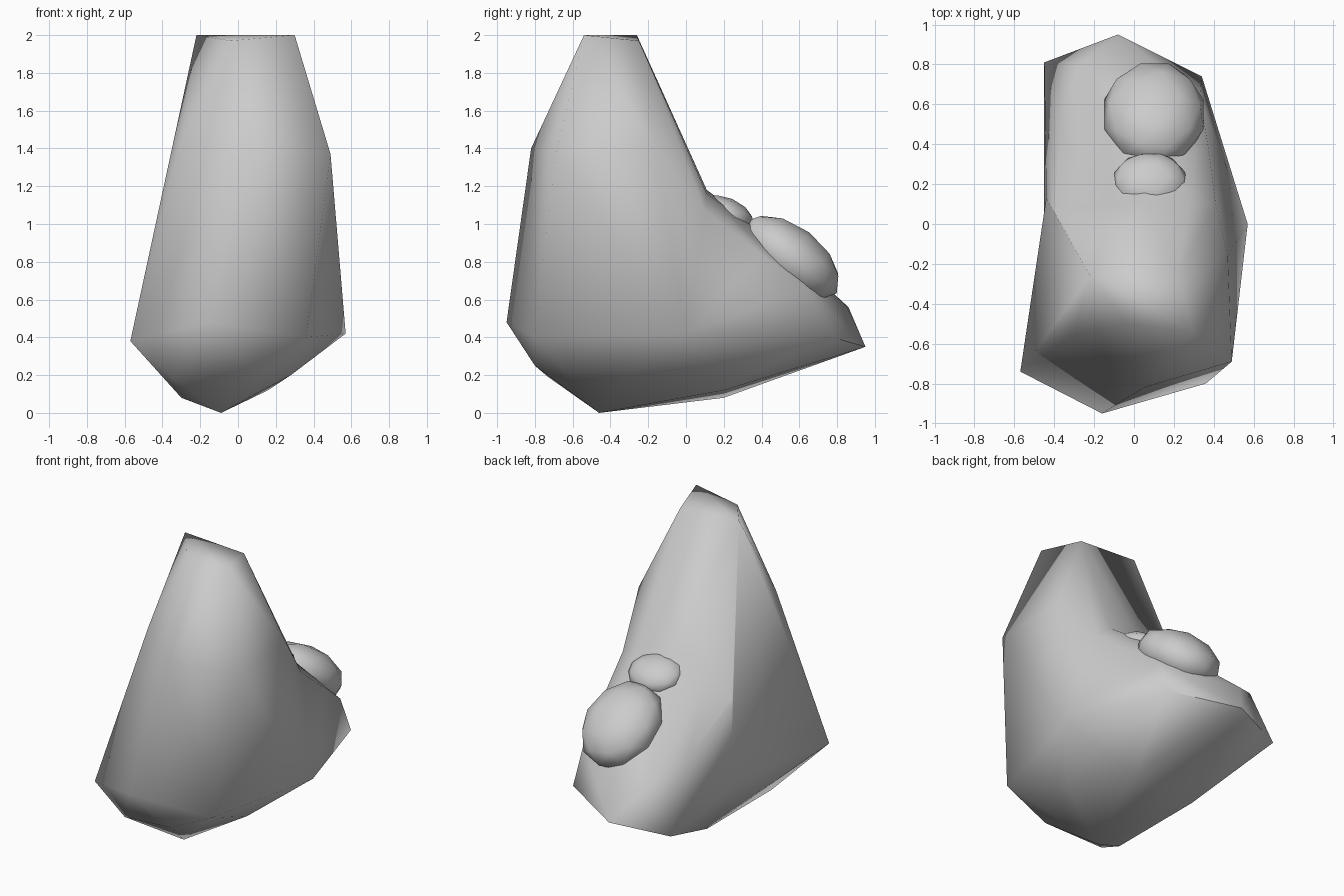
import bpy, bmesh
from math import radians
from mathutils import Matrix, Vector

old = bpy.data.objects.get("Cube")
if old:
    bpy.data.objects.remove(old, do_unlink=True)

grey = bpy.data.materials.new("stone grey")
grey.use_nodes = True
colour = (0.6, 0.6, 0.6, 1)
grey.diffuse_color = colour
grey.node_tree.nodes["Principled BSDF"].inputs["Base Color"].default_value = colour


def finish(name, bm):
    mesh = bpy.data.meshes.new(name)
    bmesh.ops.recalc_face_normals(bm, faces=bm.faces)
    bm.to_mesh(mesh)
    bm.free()
    mesh.materials.append(grey)
    obj = bpy.data.objects.new(name, mesh)
    bpy.context.collection.objects.link(obj)
    return obj


def hull(name, points):
    """Faceted stone stretched around a few corner points."""
    bm = bmesh.new()
    for p in points:
        bm.verts.new(p)
    res = bmesh.ops.convex_hull(bm, input=bm.verts)
    spare = [v for v in res["geom_interior"] if isinstance(v, bmesh.types.BMVert)]
    bmesh.ops.delete(bm, geom=spare, context="VERTS")
    return finish(name, bm)


def pebble(name, centre, size, tilt):
    bm = bmesh.new()
    matrix = (Matrix.Translation(Vector(centre)) @ Matrix.Rotation(radians(tilt), 4, "X")
              @ Matrix.Diagonal((*size, 1)))
    bmesh.ops.create_icosphere(bm, subdivisions=2, radius=1, matrix=matrix)
    return finish(name, bm)


def smooth(obj, angle):
    bpy.ops.object.select_all(action="DESELECT")
    obj.select_set(True)
    bpy.context.view_layer.objects.active = obj
    bpy.ops.object.shade_smooth_by_angle(angle=radians(angle))


# Corners shared by the two main stones: notch, left ridge, widest point, underside
shared = [(0.05, 0.11, 1.18), (0.28, 0.11, 1.16), (-0.22, 0.08, 1.13), (0.41, 0.1, 1.07),
          (-0.4, 0.02, 0.97), (-0.44, 0.13, 0.73), (-0.45, 0, 0.41), (0.57, 0, 0.42),
          (-0.09, -0.46, 0), (0.28, -0.3, 0.2), (-0.3, 0.2, 0.08), (0.16, 0.2, 0.12)]

# Tall upright stone
crown = [(-0.22, -0.26, 2), (-0.04, -0.5, 1.97), (0.3, -0.54, 2), (0.22, -0.25, 1.97)]
waist = [(0.47, -0.16, 1.4), (-0.3, -0.55, 1.43), (0.05, -0.82, 1.4), (0.49, -0.69, 1.37)]
base = [(-0.57, -0.74, 0.38), (-0.16, -0.95, 0.48), (0.36, -0.8, 0.4),
        (-0.35, -0.73, 0.19), (0.05, -0.8, 0.25), (-0.3, -0.5, 0.08)]
tall = hull("upright_stone", crown + waist + base + shared)

# Low stone reaching backwards
heel = [(-0.45, 0.81, 0.3), (-0.08, 0.95, 0.35), (0.34, 0.74, 0.41), (-0.14, 0.86, 0.56),
        (0.1, 0.5, 0.89), (-0.37, 0.5, 0.71), (-0.28, 0.79, 0.6),
        (0.37, 0.4, 0.84), (0.33, 0.64, 0.66)]
low = hull("low_stone", heel + shared)

# Merge the main stones so that their surfaces flow together
union = tall.modifiers.new("merge", "BOOLEAN")
union.operation = "UNION"
union.solver = "EXACT"
union.object = low
bpy.ops.object.select_all(action="DESELECT")
bpy.context.view_layer.objects.active = tall
tall.select_set(True)
bpy.ops.object.modifier_apply(modifier=union.name)
bpy.data.objects.remove(low, do_unlink=True)
tall.name = "main_stone"
smooth(tall, 70)

# Rounded lumps on the sloping back
smooth(pebble("large_lump", (0.1, 0.55, 0.82), (0.26, 0.31, 0.17), -37), 60)
smooth(pebble("small_lump", (0.08, 0.21, 1.05), (0.19, 0.16, 0.09), -23), 60)
